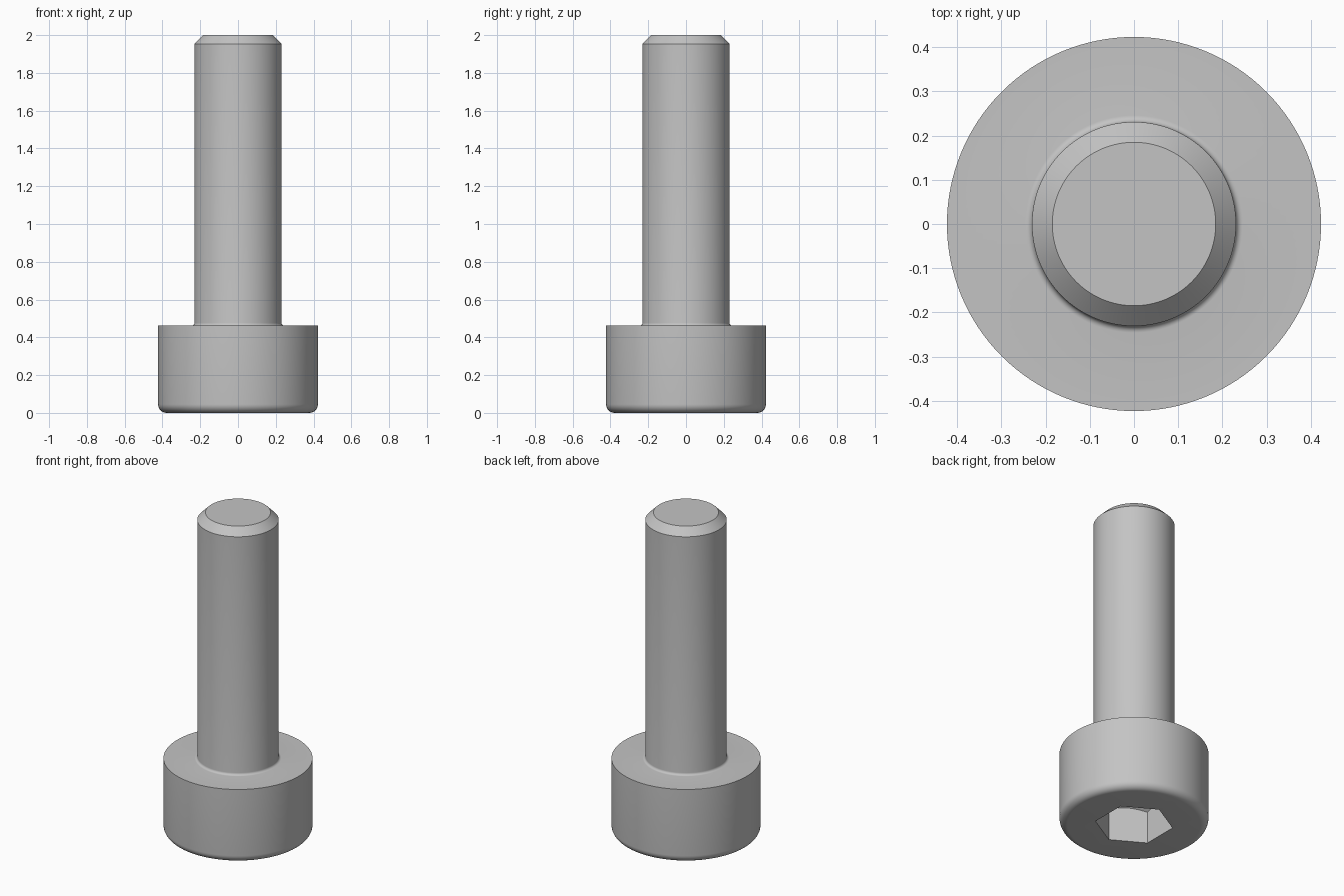
import bpy, bmesh, math

cube = bpy.data.objects.get("Cube")
if cube:
    bpy.data.objects.remove(cube, do_unlink=True)

steel = bpy.data.materials.new("grey_steel")
steel.use_nodes = True
GREY = (0.55, 0.55, 0.55, 1)
steel.diffuse_color = GREY
steel.node_tree.nodes["Principled BSDF"].inputs["Base Color"].default_value = GREY


def lathe(name, profile, sides, turn=0.0):
    """Closed solid of revolution from (radius, z) points, listed bottom to top."""
    bm = bmesh.new()
    rings = []
    for r, z in profile:
        ring = []
        for i in range(sides):
            a = turn + math.tau * i / sides
            ring.append(bm.verts.new((r * math.cos(a), r * math.sin(a), z)))
        rings.append(ring)
    for low, high in zip(rings, rings[1:]):
        for i in range(sides):
            j = (i + 1) % sides
            bm.faces.new((low[i], low[j], high[j], high[i]))
    bm.faces.new(rings[0][::-1])
    bm.faces.new(rings[-1])
    mesh = bpy.data.meshes.new(name)
    bm.to_mesh(mesh)
    bm.free()
    mesh.materials.append(steel)
    obj = bpy.data.objects.new(name, mesh)
    bpy.context.collection.objects.link(obj)
    return obj


def arc(cx, cz, radius, start, end, steps=8):
    angles = [math.radians(start + (end - start) * i / steps) for i in range(steps + 1)]
    return [(cx + radius * math.cos(a), cz + radius * math.sin(a)) for a in angles]


def combine(target, tool, operation):
    mod = target.modifiers.new("combine", "BOOLEAN")
    mod.operation = operation
    mod.solver = "EXACT"
    mod.object = tool
    bpy.ops.object.select_all(action="DESELECT")
    bpy.context.view_layer.objects.active = target
    target.select_set(True)
    bpy.ops.object.modifier_apply(modifier=mod.name)
    bpy.data.objects.remove(tool, do_unlink=True)


HEAD_R, HEAD_H, SHAFT_R = 0.423, 0.4615, 0.2308
ROUND, FILLET, CHAMFER = 0.046, 0.015, 0.046
HEX_R, HEX_DEPTH = 0.222, 0.2

# Head with rounded rim, fillet under the shaft, chamfered shaft end
profile = arc(HEAD_R - ROUND, ROUND, ROUND, -90, 0)
profile += [(HEAD_R, HEAD_H)]
profile += arc(SHAFT_R + FILLET, HEAD_H + FILLET, FILLET, 270, 180, 6)
profile += [(SHAFT_R, 2 - CHAMFER), (SHAFT_R - CHAMFER, 2)]
screw = lathe("socket_head_screw", profile, 128)

# Hexagonal socket with a drilled, conical end
socket = lathe("socket_cutter", [(HEX_R, -0.1), (HEX_R, 0.4)], 6, math.pi / 6)
drill = lathe("drill_cutter", [(HEX_R + 0.001, -0.2), (HEX_R + 0.001, HEX_DEPTH),
                               (0.002, HEX_DEPTH + HEX_R * math.tan(math.pi / 6))], 96)
combine(socket, drill, "INTERSECT")
combine(screw, socket, "DIFFERENCE")

# Smooth round surfaces with crisp edges
bpy.ops.object.select_all(action="DESELECT")
screw.select_set(True)
bpy.context.view_layer.objects.active = screw
bpy.ops.object.shade_smooth_by_angle(angle=math.radians(25))
